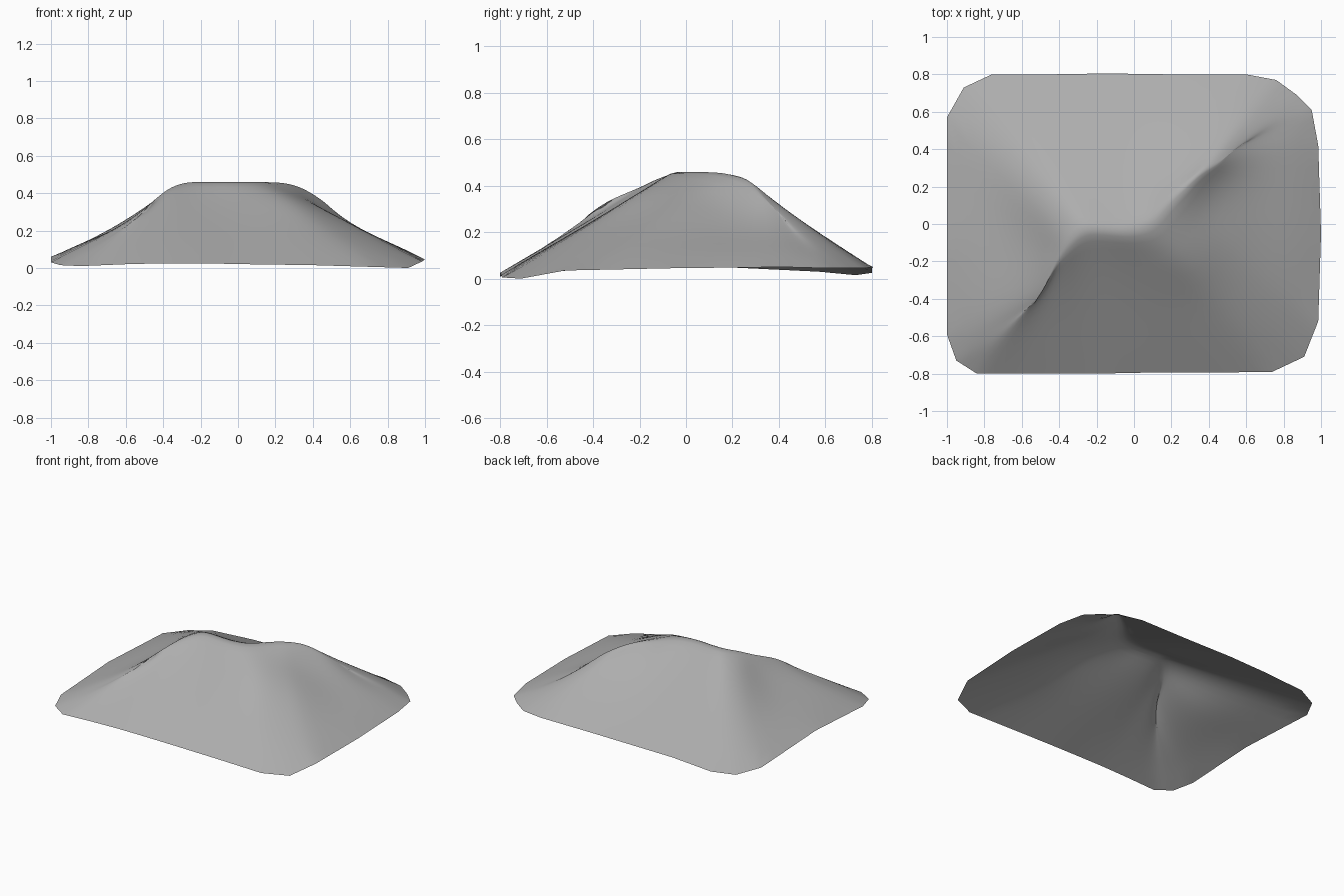
import bpy
import bmesh
from math import exp
from mathutils import Vector

if "Cube" in bpy.data.objects:
    bpy.data.objects.remove(bpy.data.objects["Cube"])

STEPS = 4    # columns per control span
RINGS = 14   # rows from crest to rim

# Winding crest, from the front corner at -x to the back corner at +x
crest = [(-.53, -.43, .27), (-.46, -.32, .35), (-.40, -.18, .41),
         (-.34, -.10, .45), (-.26, -.03, .475), (-.16, -.03, .475),
         (-.04, -.04, .475), (.08, -.01, .475), (.17, .10, .475),
         (.25, .18, .47), (.34, .26, .44), (.45, .32, .365), (.53, .41, .285)]

# Ground outline on either side of the crest, sharing both end corners
start, end = (-.95, -.73, .015), (.95, .61, .045)
back_rim = [start, (-1, -.59, .03), (-1, -.05, .06), (-1, .57, .03),
            (-.91, .73, .015), (-.76, .80, .025), (-.45, .80, .045),
            (-.15, .805, .05), (.2, .80, .05), (.6, .80, .05),
            (.76, .77, .045), (.87, .69, .045), end]
front_rim = [start, (-.84, -.80, .01), (-.6, -.80, .02), (-.4, -.80, .025),
             (-.2, -.80, .025), (.05, -.795, .02), (.4, -.795, .015),
             (.74, -.79, .005), (.91, -.71, 0), (.985, -.52, .035),
             (1, -.05, .045), (.985, .42, .05), end]


def sample(points, smooth):
    """Resample a control line, straight or as a Catmull-Rom curve."""
    pts = [Vector(p) for p in points]
    result = []
    for i in range(len(pts) - 1):
        a, b = pts[i], pts[i + 1]
        before, after = pts[max(i - 1, 0)], pts[min(i + 2, len(pts) - 1)]
        for k in range(STEPS):
            t = k / STEPS
            p = a.lerp(b, t)
            if smooth:
                m, n = (b - before) / 2, (after - a) / 2
                p = a + m * t + (3 * (b - a) - 2 * m - n) * t**2 + (2 * (a - b) + m + n) * t**3
            result.append(p)
    return result + [pts[-1]]


def dome(p, x, y, radius):
    return exp(-((p.x - x)**2 + (p.y - y)**2) / radius**2)


def add_slope(bm, rim_points):
    """Loft one flank from the crest down to its rim."""
    columns = []
    for top, foot in zip(sample(crest, True), sample(rim_points, False)):
        # Concave sag, deepest on the two end flanks
        sag = .008 + .05 * abs(foot.x) * max(0, 1 - abs(foot.y) / .8)
        column = []
        for r in range(RINGS + 1):
            t = (r / RINGS) ** 1.3
            p = top.lerp(foot, t)
            p.z -= sag * 6.75 * t * (1 - t)**2
            # Shallow hollow under the crest and the shoulder in front of it
            fade = min(1, t * 8) * min(1, (1 - t) * 4)
            p.z += fade * (.025 * dome(p, .30, -.18, .14) - .025 * dome(p, .38, .10, .11))
            column.append(bm.verts.new(p))
        columns.append(column)
    for left, right in zip(columns, columns[1:]):
        for r in range(RINGS):
            bm.faces.new((left[r], left[r + 1], right[r + 1], right[r]))


# Open mound shell
bm = bmesh.new()
for rim in (back_rim, front_rim):
    add_slope(bm, rim)
bmesh.ops.remove_doubles(bm, verts=bm.verts, dist=.0005)

# Weathered, softened creases
inner = [v for v in bm.verts if not v.is_boundary]
for _ in range(6):
    bmesh.ops.smooth_vert(bm, verts=inner, factor=.5,
                          use_axis_x=True, use_axis_y=True, use_axis_z=True)
bm.normal_update()
bmesh.ops.reverse_faces(bm, faces=[f for f in bm.faces if f.normal.z < 0])
for face in bm.faces:
    face.smooth = True
mesh = bpy.data.meshes.new("mound")
bm.to_mesh(mesh)
bm.free()
mound = bpy.data.objects.new("mound", mesh)
bpy.context.collection.objects.link(mound)

# Plain grey stone
stone = bpy.data.materials.new("grey_stone")
stone.use_nodes = True
grey = (.42, .42, .42, 1)
stone.diffuse_color = grey
shader = stone.node_tree.nodes["Principled BSDF"]
shader.inputs["Base Color"].default_value = grey
mesh.materials.append(stone)
